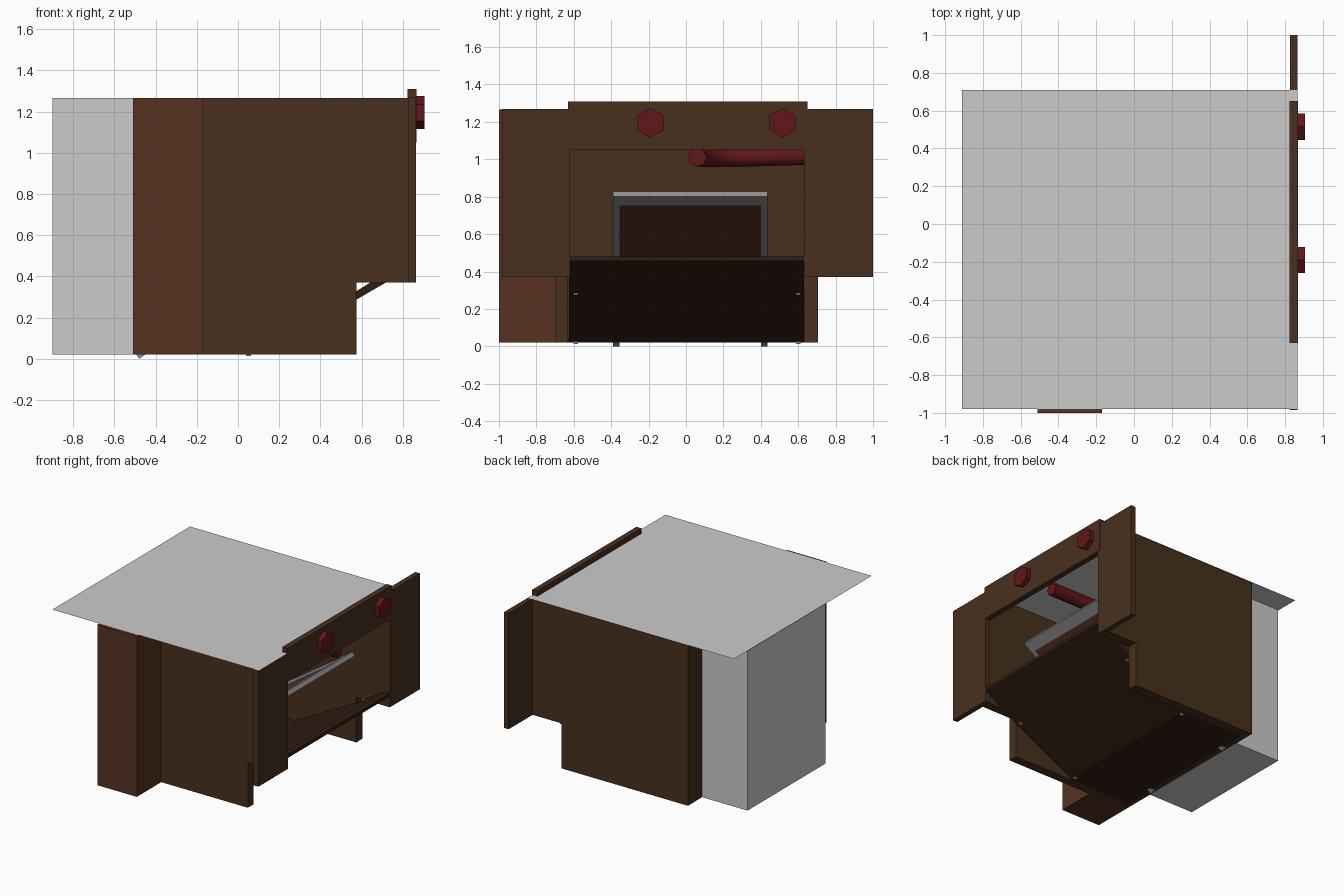
import bpy, bmesh, math
from mathutils import Vector

if "Cube" in bpy.data.objects:
    bpy.data.objects.remove(bpy.data.objects["Cube"])


def material(name, rgb):
    m = bpy.data.materials.new(name)
    m.diffuse_color = (*rgb, 1)
    m.use_nodes = True
    m.node_tree.nodes["Principled BSDF"].inputs["Base Color"].default_value = m.diffuse_color
    return m


BROWN = material("dark_rust", (0.065, 0.030, 0.012))
RUST = material("red_rust", (0.095, 0.032, 0.015))
BLACK = material("sooty_rust", (0.030, 0.012, 0.006))
RED = material("dark_red", (0.12, 0.008, 0.010))
STEEL = material("steel", (0.28, 0.28, 0.28))


def finish(name, bm, mat):
    bmesh.ops.recalc_face_normals(bm, faces=bm.faces)
    me = bpy.data.meshes.new(name)
    bm.to_mesh(me)
    bm.free()
    ob = bpy.data.objects.new(name, me)
    bpy.context.collection.objects.link(ob)
    if mat:
        me.materials.append(mat)
    return ob


def prism(name, pts, lo, hi, axis="y", mat=BROWN):
    """Extrude a flat outline: (x, z) along y, or (y, z) along x."""
    bm = bmesh.new()
    place = (lambda p: (p[0], lo, p[1])) if axis == "y" else (lambda p: (lo, *p))
    f = bm.faces.new([bm.verts.new(place(p)) for p in pts])
    ext = bmesh.ops.extrude_face_region(bm, geom=[f])["geom"]
    shift = Vector((0, hi - lo, 0) if axis == "y" else (hi - lo, 0, 0))
    bmesh.ops.translate(bm, vec=shift,
                        verts=[v for v in ext if isinstance(v, bmesh.types.BMVert)])
    return finish(name, bm, mat)


def box(name, x, y, z, mat=BROWN):
    return prism(name, [(x[0], z[0]), (x[1], z[0]), (x[1], z[1]), (x[0], z[1])], *y, mat=mat)


BOTTOM, TOP = 0.02, 1.27

# Side walls with a stepped front lower corner
side = [(-0.51, BOTTOM), (0.575, BOTTOM), (0.575, 0.37), (0.825, 0.37), (0.825, TOP - 0.004), (-0.51, TOP - 0.004)]
prism("side_wall_front", side, -0.70, -0.63)
prism("side_wall_back", side, 0.63, 0.705)

# Rear wall, floor and sloping chute floor
box("rear_wall", (-0.51, -0.47), (-0.63, 0.63), (BOTTOM, TOP - 0.004))
box("floor", (-0.47, 0.06), (-0.63, 0.63), (BOTTOM, 0.05), BLACK)
prism("chute_floor", [(0.05, 0.02), (0.58, 0.29), (0.865, 0.455), (0.865, 0.48), (0.82, 0.48),
                      (0.57, 0.325), (0.05, 0.05)], -0.625, 0.63, mat=BLACK)

# Protruding side box and plain rear housing
box("side_box", (-0.51, -0.17), (-1.0, -0.70), (BOTTOM, TOP - 0.004), RUST)
box("rear_housing", (-0.90, -0.51), (-0.43, 0.53), (BOTTOM, TOP - 0.004), None)

# Thin top sheet
bm = bmesh.new()
bm.faces.new([bm.verts.new(p) for p in ((-0.91, -0.98, TOP), (0.865, -0.98, TOP),
                                        (0.865, 0.71, TOP), (-0.91, 0.71, TOP))])
finish("top_sheet", bm, None)

# Front frame: two jambs and a header
box("jamb_left", (0.825, 0.865), (-0.985, -0.62), (0.37, TOP - 0.002))
box("jamb_right", (0.825, 0.865), (0.63, 1.0), (0.37, TOP))
box("header", (0.823, 0.867), (-0.63, 0.65), (1.05, 1.31))

# Hexagonal bolts on the header
for i, y in enumerate((-0.19, 0.515)):
    hexagon = [(y + 0.08 * math.sin(k * math.pi / 3), 1.195 + 0.08 * math.cos(k * math.pi / 3))
               for k in range(6)]
    prism(f"bolt_{i + 1}", hexagon, 0.86, 0.905, "x", RED)

# Sloping flap: steel frame with a rusty plate, resting through the floor
def sloped(name, y0, y1, t0, t1, thick, mat):
    a, b = Vector((-0.48, 0.0)), Vector((0.70, 0.80))
    d = (b - a).normalized()
    n = Vector((-d.y, d.x)) * thick
    p, q = a.lerp(b, t0), a.lerp(b, t1)
    return prism(name, [p, q, q + n, p + n], y0, y1, mat=mat)


sloped("flap_rail_left", -0.39, -0.355, 0, 1, 0.035, STEEL)
sloped("flap_rail_right", 0.40, 0.435, 0, 1, 0.035, STEEL)
sloped("flap_top_bar", -0.355, 0.40, 0.94, 1, 0.035, STEEL)
sloped("flap_plate", -0.355, 0.40, 0.06, 0.94, 0.015, RUST)

# Bent red pipe under the top
curve = bpy.data.curves.new("red_pipe", "CURVE")
curve.dimensions = "3D"
curve.bevel_depth = 0.05
curve.bevel_resolution = 2
curve.use_fill_caps = True
path = [(0.82, 0.06, 1.01), (0.30, 0.06, 1.01)]
path += [(0.30 - 0.25 * math.sin(t), 0.31 - 0.25 * math.cos(t), 1.01)
         for t in (k * math.pi / 12 for k in range(1, 7))]
path.append((0.05, 0.64, 1.02))
spline = curve.splines.new("POLY")
spline.points.add(len(path) - 1)
for pt, co in zip(spline.points, path):
    pt.co = (*co, 1)
curve.materials.append(RED)
bpy.context.collection.objects.link(bpy.data.objects.new("red_pipe", curve))

# Small rivets beneath the floor
for i, (x, y, z) in enumerate(((0.05, -0.59, 0.017), (0.05, 0.60, 0.017), (0.56, 0.60, 0.28), (0.56, -0.59, 0.28))):
    box(f"rivet_{i + 1}", (x - 0.012, x + 0.012), (y - 0.012, y + 0.012), (z - 0.005, z + 0.02), STEEL)
